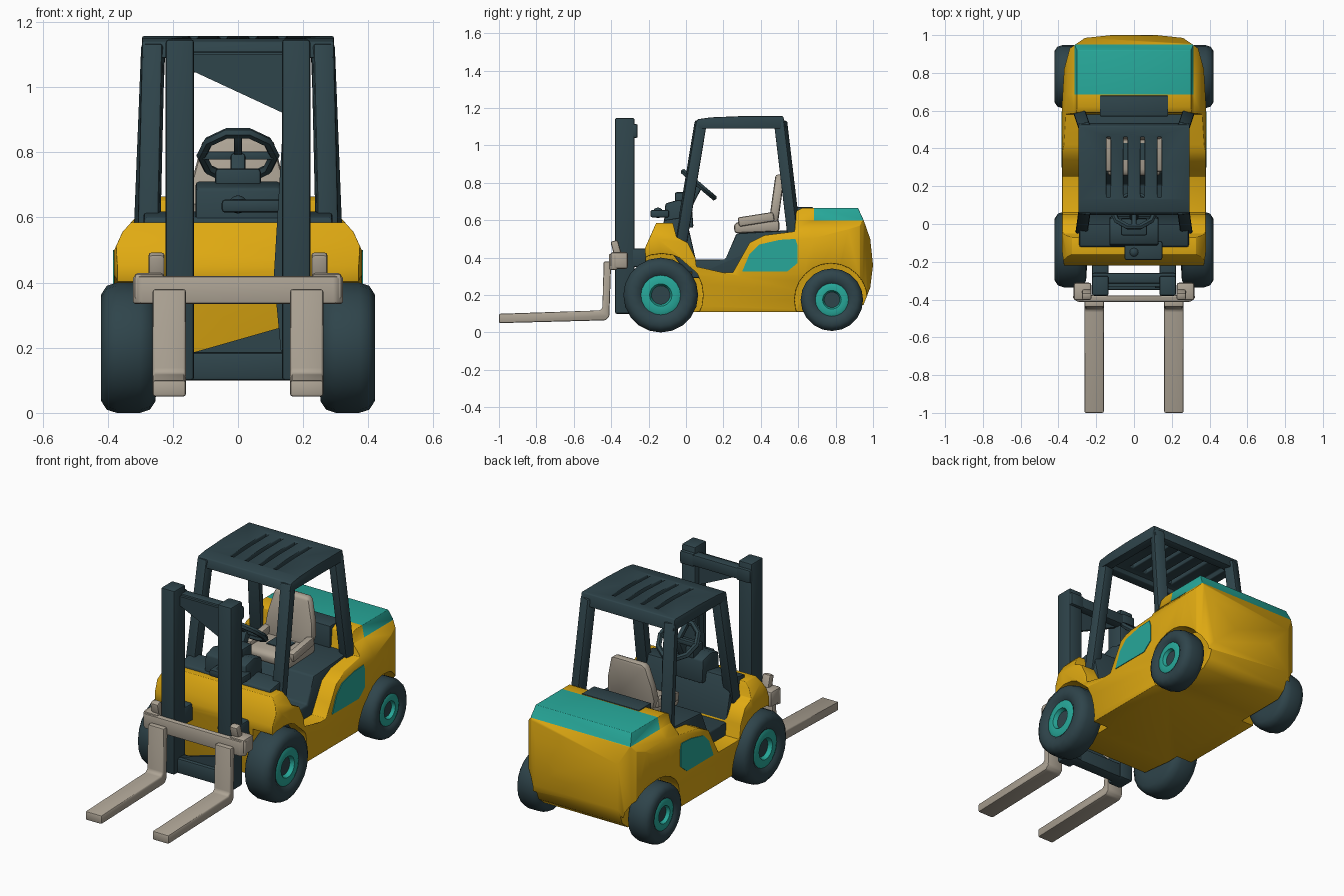
import bpy, bmesh, math
from mathutils import Vector, Matrix

if "Cube" in bpy.data.objects:
    bpy.data.objects.remove(bpy.data.objects["Cube"])


def material(name, rgb):
    m = bpy.data.materials.new(name)
    m.use_nodes = True
    m.diffuse_color = (*rgb, 1)
    m.node_tree.nodes["Principled BSDF"].inputs["Base Color"].default_value = (*rgb, 1)
    return m


YELLOW = material("yellow paint", (0.74, 0.40, 0.006))
DARK = material("dark slate", (0.028, 0.058, 0.07))
TEAL = material("teal", (0.02, 0.39, 0.32))
BEIGE = material("warm grey", (0.42, 0.37, 0.30))
SIDES = (("left", 1), ("right", -1))


def make(name, bm, *mats):
    bmesh.ops.recalc_face_normals(bm, faces=bm.faces)
    me = bpy.data.meshes.new(name)
    bm.to_mesh(me)
    bm.free()
    ob = bpy.data.objects.new(name, me)
    bpy.context.collection.objects.link(ob)
    for m in mats:
        me.materials.append(m)
    return ob


def bake(ob):
    """Apply the modifier stack."""
    bpy.context.view_layer.update()
    dg = bpy.context.evaluated_depsgraph_get()
    me = bpy.data.meshes.new_from_object(ob.evaluated_get(dg))
    ob.modifiers.clear()
    ob.data = me


def finish(ob, width=0.01):
    if width:
        b = ob.modifiers.new("bevel", 'BEVEL')
        b.width, b.segments, b.limit_method = width, 2, 'ANGLE'
        b.angle_limit = math.radians(40)
        bake(ob)
    bpy.ops.object.select_all(action='DESELECT')
    ob.select_set(True)
    bpy.context.view_layer.objects.active = ob
    bpy.ops.object.shade_smooth_by_angle(angle=math.radians(40))
    return ob


def extrude(name, pts, axis, lo, hi, *mats):
    """Extrude a 2D profile along x, y or z."""
    bm = bmesh.new()
    k = "xyz".index(axis)
    rings = []
    for d in (lo, hi):
        ring = []
        for p in pts:
            c = list(p)
            c.insert(k, d)
            ring.append(bm.verts.new(c))
        rings.append(ring)
    a, b = rings
    bm.faces.new(a)
    bm.faces.new(b[::-1])
    for i in range(len(a)):
        j = (i + 1) % len(a)
        bm.faces.new((a[i], b[i], b[j], a[j]))
    return make(name, bm, *mats)


def box(name, x, y, z, *mats):
    rect = [(x[0], y[0]), (x[1], y[0]), (x[1], y[1]), (x[0], y[1])]
    return extrude(name, rect, 'z', z[0], z[1], *mats)


def beam(name, p, q, w, d, mat, bevel=0.01):
    """Square bar from p to q."""
    p, q = Vector(p), Vector(q)
    bm = bmesh.new()
    bmesh.ops.create_cube(bm, size=1)
    rot = (q - p).to_track_quat('Z', 'Y').to_matrix().to_4x4()
    size = Matrix.Diagonal((w, d, (q - p).length, 1))
    bm.transform(Matrix.Translation((p + q) / 2) @ rot @ size)
    return finish(make(name, bm, mat), bevel)


def boolean(ob, cutter, op='DIFFERENCE'):
    m = ob.modifiers.new("cut", 'BOOLEAN')
    m.object, m.operation, m.solver = cutter, op, 'EXACT'
    bake(ob)
    bpy.data.objects.remove(cutter)


def mirrored(half):
    return half + [(-x, v) for x, v in reversed(half)]


def circle(cy, cz, r, n=24):
    return [(cy + r * math.cos(2 * math.pi * i / n), cz + r * math.sin(2 * math.pi * i / n)) for i in range(n)]


# Body: side profile trimmed by plan and front section, with wheel arches
profile = [(-.20, .13), (.0, .11), (.9, .11), (.95, .15), (.985, .24), (1.0, .36), (.985, .5), (.95, .6),
           (.92, .665), (.62, .665), (.59, .65), (.58, .54), (.42, .52), (.34, .48), (.25, .32), (.06, .32),
           (.05, .40), (.01, .48), (-.05, .51), (-.07, .585), (-.16, .585), (-.22, .45)]
body = extrude("body", profile, 'x', -.5, .5, YELLOW, TEAL)
plan = mirrored([(.36, -.3), (.38, -.15), (.38, .65), (.37, .82), (.34, .93), (.26, .985), (.12, 1.0)])
boolean(body, extrude("plan_cutter", plan, 'z', 0, 1), 'INTERSECT')
section = mirrored([(.33, .05), (.365, .2), (.38, .3), (.38, .5), (.355, .555), (.315, .6), (.295, .7)])
boolean(body, extrude("section_cutter", section, 'y', -1, 2), 'INTERSECT')
for y, z, r, inner in ((-.13, .2, .222, .245), (.775, .175, .195, .265)):
    for side, s in SIDES:
        lo, hi = sorted((s * inner, s * .6))
        boolean(body, extrude("arch_cutter", circle(y, z, r), 'x', lo, hi))
finish(body, .014)

# Engine cover colour: everything high up at the back of the body
bm = bmesh.new()
bm.from_mesh(body.data)
for co, no in (((0, 0, .6), (0, 0, 1)), ((0, .685, 0), (0, 1, 0))):
    bmesh.ops.bisect_plane(bm, geom=bm.verts[:] + bm.edges[:] + bm.faces[:], plane_co=co, plane_no=no)
for f in bm.faces:
    c = f.calc_center_median()
    f.material_index = int(c.z > .6 and c.y > .685)
bm.to_mesh(body.data)
bm.free()

# Side panels
panel = [(.30, .325), (.34, .42), (.39, .47), (.50, .495), (.585, .50), (.595, .47), (.595, .37), (.54, .325)]
for side, s in SIDES:
    lo, hi = sorted((s * .376, s * .384))
    extrude(side + "_side_panel", panel, 'x', lo, hi, TEAL)

# Cabin floor, seat base, rear recess and dashboard
cabin = [(.03, .29), (.03, .39), (.21, .39), (.27, .53), (.60, .55), (.60, .29)]
finish(extrude("cabin_floor", cabin, 'x', -.29, .29, DARK))
finish(box("rear_recess", (-.18, .18), (.57, .68), (.5, .67), DARK), .004)
cowl = [(-.13, .5), (-.12, .6), (.0, .62), (.05, .40), (.05, .32), (.0, .32)]
finish(extrude("cowl", cowl, 'x', -.29, .29, DARK))
console = [(-.12, .56), (-.11, .69), (-.04, .71), (.03, .69), (.04, .56)]
finish(extrude("dashboard", console, 'x', -.13, .13, DARK))
finish(box("instrument_box", (-.07, .07), (-.06, .03), (.68, .75), DARK))
finish(box("control_arm", (-.05, .15), (-.19, -.09), (.615, .655), DARK))
bm = bmesh.new()
bmesh.ops.create_uvsphere(bm, u_segments=12, v_segments=8, radius=.028, matrix=Matrix.Translation((0, -.15, .64)))
finish(make("front_knob", bm, DARK), 0)

# Steering wheel
centre = Vector((0, .068, .79))
tilt = Matrix.Translation(centre) @ Matrix.Rotation(-.7, 4, 'X')
bpy.ops.mesh.primitive_torus_add(major_segments=10, minor_segments=6, major_radius=.112, minor_radius=.016)
ring = bpy.context.object
ring.name = "steering_wheel"
ring.data.transform(tilt)
ring.data.materials.append(DARK)
finish(ring, 0)
for i, a in enumerate((0, math.pi, -math.pi / 2)):
    tip = tilt @ Vector((.11 * math.cos(a), .11 * math.sin(a), 0))
    beam(f"steering_spoke_{i}", centre, tip, .025, .025, DARK, .004)
beam("steering_column", (0, -.01, .64), centre, .045, .045, DARK)

# Seat
cushion = [(.26, .53), (.255, .58), (.29, .595), (.40, .595), (.50, .60), (.50, .54)]
finish(extrude("seat_cushion", cushion, 'x', -.14, .14, BEIGE), .015)
back = extrude("seat_back", mirrored([(.13, .57), (.15, .64), (.14, .72), (.11, .83), (.09, .845)]), 'y', .44, .49, BEIGE)
for v in back.data.vertices:
    v.co.y += (v.co.z - .57) * .14
finish(back, .015)
for side, s in SIDES:
    beam(side + "_seat_bolster", (s * .135, .28, .59), (s * .135, .47, .62), .04, .05, BEIGE)
finish(box("seat_pad", (-.06, .06), (.34, .43), (.59, .60), DARK), 0)

# Cage and slotted roof
for side, s in SIDES:
    beam(side + "_front_pillar", (s * .275, -.028, .48), (s * .26, .08, 1.13), .065, .06, DARK)
    beam(side + "_rear_pillar", (s * .285, .58, .5), (s * .26, .505, 1.13), .065, .06, DARK)
roof = extrude("roof", [(.045, 1.09), (.06, 1.14), (.13, 1.15), (.3, 1.157), (.52, 1.157), (.535, 1.09)], 'x', -.295, .295, DARK)
boolean(roof, box("hollow_cutter", (-.24, .24), (.1, .48), (1, 1.12)))
for x in (-.135, -.045, .045, .135):
    boolean(roof, box("slot_cutter", (x - .011, x + .011), (.14, .46), (1, 1.3)))
finish(roof, .006)

# Mast posts, brackets and crossbars
for side, s in SIDES:
    lo, hi = sorted((s * .135, s * .222))
    finish(box(side + "_mast_post", (lo, hi), (-.38, -.275), (.10, 1.147), DARK))
    finish(box(side + "_mast_bracket", (lo, hi), (-.29, -.18), (.35, .45), DARK))
    finish(box(side + "_mast_peg", (lo, hi), (-.29, -.258), (1.04, 1.115), DARK))
finish(box("mast_top_bar", (-.2, .2), (-.315, -.26), (1.045, 1.11), DARK))
finish(box("mast_bottom_bar", (-.2, .2), (-.35, -.28), (.10, .185), DARK))
gusset = [(-.14, 1.1), (-.14, 1.05), (.14, .92), (.14, 1.1)]
extrude("mast_top_gusset", gusset, 'y', -.33, -.31, DARK)
extrude("mast_bottom_gusset", [(-.14, .15), (-.14, .185), (.14, .265), (.14, .15)], 'y', -.33, -.31, DARK)
extrude("mast_inner_rail", [(.14, .10), (.11, .42), (.14, .92)], 'y', -.34, -.3, DARK)

# Carriage and forks
carriage = mirrored([(.325, -.39), (.315, -.365), (.2, -.378)]) + [(-.3, -.412), (.3, -.412)]
finish(extrude("carriage_bar", carriage, 'z', .335, .42, BEIGE), .008)
fork = [(-1, .05), (-.43, .065), (-.41, .085), (-.4, .38), (-.44, .38), (-.447, .13), (-.46, .118), (-1, .10)]
for side, s in SIDES:
    lo, hi = sorted((s * .16, s * .262))
    finish(extrude(side + "_fork", fork, 'x', lo, hi, BEIGE), .008)
    lo, hi = sorted((s * .225, s * .32))
    finish(box(side + "_carriage_end", (lo, hi), (-.405, -.31), (.34, .43), BEIGE), .015)
    beam(side + "_carriage_lug", (s * .25, -.36, .40), (s * .25, -.385, .49), .05, .04, BEIGE)


# Wheels: lathed tyre, rim ring and hub
def wheel(name, s, y, z, r, inner, outer):
    w = outer - inner
    prof = [(0, 0), (0, .55), (.02, .82), (.12, .95), (.3, 1), (.72, 1), (.9, .95), (1, .82), (.98, .62),
            (.9, .53), (.94, .45), (.93, .30), (.80, .25), (.80, 0)]
    bm = bmesh.new()
    vs = [bm.verts.new((s * (inner + w * a), y, z + r * b)) for a, b in prof]
    es = [bm.edges.new(e) for e in zip(vs, vs[1:])]
    bmesh.ops.spin(bm, geom=vs + es, cent=(0, y, z), axis=(1, 0, 0), angle=2 * math.pi, steps=20, use_duplicate=False)
    bmesh.ops.remove_doubles(bm, verts=bm.verts, dist=.0005)
    for f in bm.faces:
        c = f.calc_center_median()
        d = math.hypot(c.y - y, c.z - z) / r
        f.material_index = int(.24 < d < .54 and abs(c.x) > inner + w / 2)
    finish(make(name, bm, DARK, TEAL), 0)


for side, s in SIDES:
    wheel(side + "_front_wheel", s, -.135, .2, .2, .25, .42)
    wheel(side + "_rear_wheel", s, .78, .175, .167, .275, .42)
